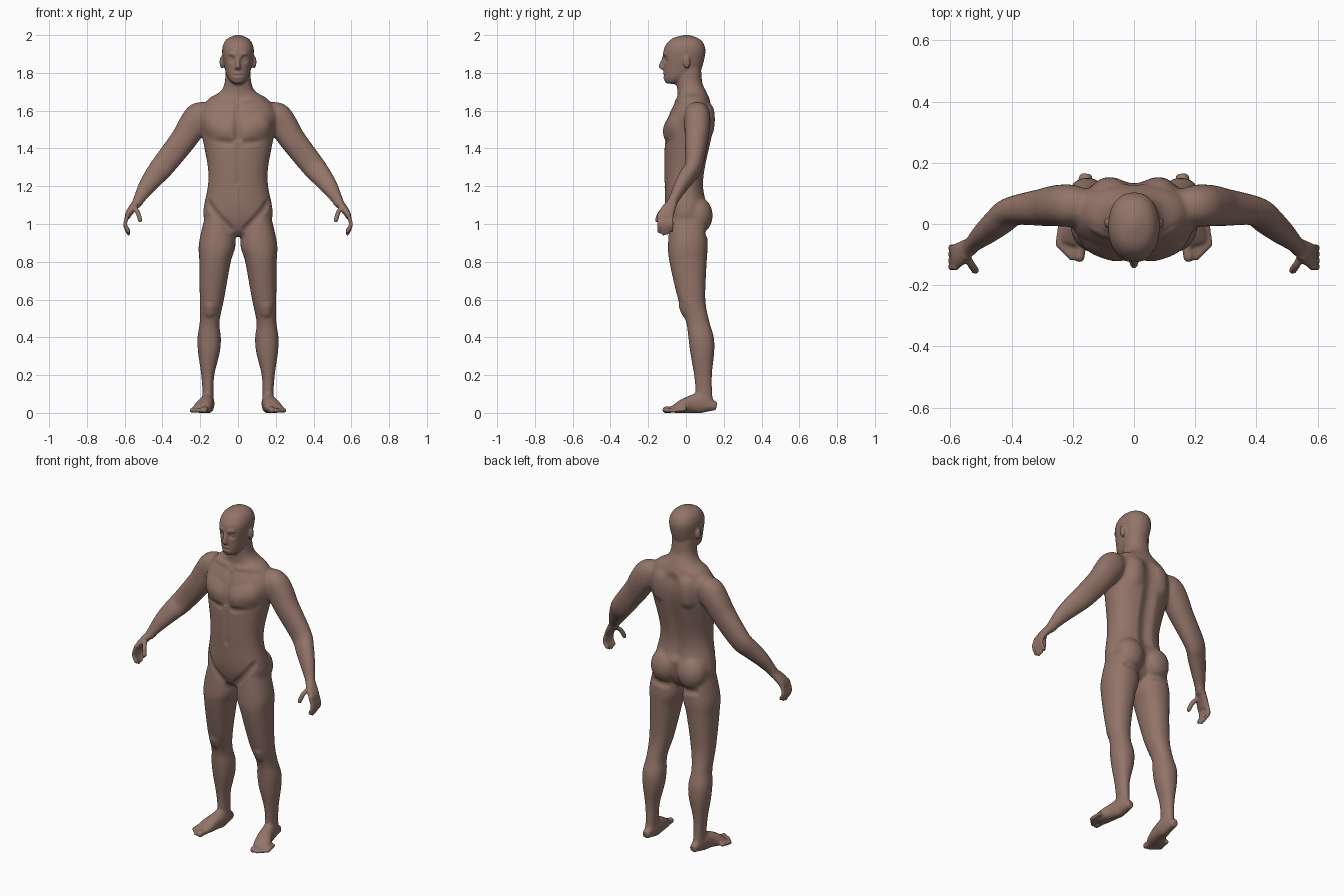
import bpy, bmesh, math
from mathutils import Vector, Matrix
from mathutils.geometry import intersect_point_line

cube = bpy.data.objects.get("Cube")
if cube:
    bpy.data.objects.remove(cube, do_unlink=True)

bm = bmesh.new()
ACROSS, DEEP, UP = Matrix.Identity(3)
BOTH = (1, -1)


def spline(rows, steps=6):
    """Smooth curve through rows of numbers."""
    rows = [Vector(r) for r in rows]
    pts = [rows[0]] + rows + [rows[-1]]
    curve = []
    for a, b, c, d in zip(pts, pts[1:], pts[2:], pts[3:]):
        for i in range(steps):
            t = i / steps
            bend = 2 * a - 5 * b + 4 * c - d + (3 * (b - c) + d - a) * t
            curve.append(b + (c - a + bend * t) * t / 2)
    return curve + [rows[-1]]


def oval(centre, u, v, count=40, power=.9):
    """Slightly squared ellipse."""
    ring = []
    for i in range(count):
        angle = math.tau * i / count
        c, s = math.cos(angle), math.sin(angle)
        ring.append(centre + u * math.copysign(abs(c) ** power, c)
                    + v * math.copysign(abs(s) ** power, s))
    return ring


def skin(rings, side):
    """Join rings of points into a closed tube on the given side."""
    loops = [[bm.verts.new((p.x * side, p.y, p.z)) for p in ring] for ring in rings]
    for low, high in zip(loops, loops[1:]):
        for i in range(len(low)):
            bm.faces.new((low[i - 1], low[i], high[i], high[i - 1]))
    bm.faces.new(loops[0])
    bm.faces.new(loops[-1])


def stack(rows, sides=BOTH):
    """Level sections: height, inner and outer x, front and back y."""
    for side in sides:
        skin([oval(Vector((inner + outer, front + back, z * 2)) / 2,
                   ACROSS * (outer - inner) / 2, DEEP * (back - front) / 2)
              for z, inner, outer, front, back in spline(rows)], side)


def centred_stack(rows):
    """Level sections: height, half width, front and back y."""
    stack([(z, -half, half, front, back) for z, half, front, back in rows], sides=(1,))


def limb(rows, ref=DEEP):
    """Sections square to a path: x, y, z, half width, half depth."""
    rows = spline(rows)
    path = [Vector(r[:3]) for r in rows]
    rings = []
    for i, row in enumerate(rows):
        ahead = path[min(i + 1, len(path) - 1)] - path[max(i - 1, 0)]
        u = ref.cross(ahead).normalized()
        v = ahead.normalized().cross(u)
        rings.append(oval(path[i], u * row[3], v * row[4]))
    for side in BOTH:
        skin(rings, side)


def ball(centre, radii):
    for side in BOTH:
        place = Matrix.Translation((centre[0] * side, centre[1], centre[2]))
        bmesh.ops.create_uvsphere(bm, u_segments=24, v_segments=16, radius=1,
                                  matrix=place @ Matrix.Diagonal((*radii, 1)))


def digit(path, radius, ref=DEEP):
    """Finger or toe with a rounded tip."""
    limb([(*point, radius, radius) for point in path], ref)
    ball(path[-1], (radius, radius, radius))


# Torso and neck
centred_stack([
    (.935, .04, -.05, .05), (.97, .12, -.08, .08), (1.03, .18, -.1, .1),
    (1.1, .18, -.11, .11), (1.2, .16, -.113, .095), (1.3, .16, -.115, .105),
    (1.48, .193, -.11, .143), (1.58, .205, -.09, .147), (1.66, .16, -.05, .125),
    (1.7, .095, -.045, .108), (1.75, .07, -.05, .086), (1.83, .066, -.05, .08)])

# Buttocks
ball((.088, .062, 1.045), (.088, .08, .1))

# Legs
stack([
    (1.06, .04, .17, -.08, .1), (.9, .012, .207, -.095, .115), (.8, .038, .205, -.088, .11),
    (.6, .074, .203, -.042, .103), (.48, .098, .203, 0, .125), (.4, .09, .215, .012, .148),
    (.32, .096, .212, .022, .15), (.2, .125, .195, .042, .138), (.1, .13, .188, .05, .14),
    (.03, .13, .19, .05, .15)])

# Feet, big toes and small toes
limb([(.158, .162, .035, .02, .02), (.16, .08, .05, .035, .052), (.17, .02, .045, .04, .046),
      (.187, -.03, .03, .048, .032), (.2, -.065, .018, .046, .019)], UP)
digit([(.172, -.04, .02), (.178, -.108, .016)], .0175, UP)
for i in range(4):
    across, back = i * .014, i * .014
    digit([(.195 + across, back - .04, .02), (.204 + across, back - .11, .012)], .011, UP)

# Arms
limb([(.14, .06, 1.59, .05, .05), (.2, .06, 1.57, .078, .068), (.245, .06, 1.515, .076, .068),
      (.29, .055, 1.445, .07, .062), (.395, .042, 1.31, .064, .047), (.44, .008, 1.255, .057, .044),
      (.485, -.03, 1.195, .046, .037), (.522, -.062, 1.135, .032, .028), (.542, -.08, 1.1, .025, .028)])

# Palms, fingers and thumbs
limb([(.53, -.07, 1.12, .024, .027), (.572, -.1, 1.065, .019, .04), (.587, -.108, 1.035, .014, .04)])
for i in range(4):
    y = i * .0215 - .141
    drop = .1 - .012 * abs(i - 1.3)
    digit([(.58, y, 1.06), (.597, y, 1), (.58, y, 1.045 - drop)], .0105)
digit([(.55, -.1, 1.09), (.53, -.135, 1.06), (.518, -.152, 1.02)], .0125)

# Head
centred_stack([
    (1.742, .022, -.1, -.04), (1.757, .042, -.114, .01), (1.785, .059, -.117, .055),
    (1.83, .071, -.118, .085), (1.91, .084, -.12, .103), (1.955, .076, -.102, .093),
    (1.983, .054, -.07, .066), (2, .014, -.015, .02)])

# Nose
centred_stack([(1.892, .008, -.122, -.08), (1.838, .014, -.145, -.08),
               (1.825, .018, -.14, -.08), (1.816, .012, -.122, -.08)])

# Ears
ball((.085, .004, 1.857), (.013, .018, .034))

# Fuse the parts into one skin
bmesh.ops.recalc_face_normals(bm, faces=bm.faces)
mesh = bpy.data.meshes.new("body")
bm.to_mesh(mesh)
bm.free()
body = bpy.data.objects.new("body", mesh)
bpy.context.collection.objects.link(body)
bpy.context.view_layer.objects.active = body
body.select_set(True)
fuse = body.modifiers.new("fuse", 'REMESH')
fuse.mode, fuse.voxel_size = 'VOXEL', .0055
bpy.ops.object.modifier_apply(modifier=fuse.name)
bm = bmesh.new()
bm.from_mesh(mesh)


def passes(co):
    """Head, feet and hands get less smoothing."""
    fine = co.z > 1.745 or co.z < .07 or (abs(co.x) > .5 and co.z < 1.11)
    return 2 if fine else 20


def relax(count):
    for i in range(count):
        bmesh.ops.smooth_vert(bm, verts=[v for v in bm.verts if passes(v.co) > i], factor=.5,
                              use_axis_x=True, use_axis_y=True, use_axis_z=True)


def sculpt(a, b, radius, slope):
    """Raise or sink the skin along a line, on both sides."""
    a, b = Vector(a), Vector(b)
    reach = (b - a).length + radius
    for v in bm.verts:
        p = Vector((abs(v.co.x), v.co.y, v.co.z))
        if (p - a).length < reach:
            along = min(max(intersect_point_line(p, a, b)[1], 0), 1)
            d = (p - a.lerp(b, along)).length / radius
            if d < 1:
                v.co += v.normal * slope * radius * (1 - d * d) ** 2


relax(20)
bm.normal_update()

# Hollows: chest crease, breastbone, belly, groin, spine, cleft, under the buttocks
for line in [((.04, -.12, 1.43), (.13, -.11, 1.44), .03),
             ((0, -.11, 1.45), (0, -.08, 1.62), .03),
             ((0, -.11, 1.22), (0, -.11, 1.42), .02),
             ((.17, -.07, 1.12), (.04, -.09, .97), .03),
             ((0, .1, 1.15), (0, .14, 1.6), .06),
             ((0, .12, .97), (0, .13, 1.09), .03),
             ((.05, .11, .945), (.14, .11, .955), .03)]:
    sculpt(*line, -.28)

# Swellings: chest, collarbones, shoulder blades, kneecaps
for line in [((.07, -.11, 1.5), (.13, -.09, 1.52), .085),
             ((.03, -.055, 1.655), (.16, -.02, 1.665), .025),
             ((.1, .14, 1.5), (.09, .14, 1.6), .06),
             ((.15, -.02, .53), (.15, -.02, .56), .04)]:
    sculpt(*line, .22)

# Face: eye sockets, eyes, brows, lips, mouth
sculpt((.034, -.11, 1.872), (.038, -.11, 1.872), .026, -.5)
sculpt((.034, -.1, 1.874), (.037, -.1, 1.874), .016, .5)
sculpt((.018, -.122, 1.897), (.045, -.11, 1.9), .017, .3)
for z in (1.777, 1.796):
    sculpt((0, -.118, z), (.016, -.116, z), .012, .4)
sculpt((0, -.12, 1.786), (.024, -.115, 1.786), .007, -.7)
relax(1)

# Flat soles
for v in bm.verts:
    v.co.z = max(v.co.z, 0)
bm.to_mesh(mesh)
bm.free()
bpy.ops.object.shade_smooth()

# Skin colour
colour = (.29, .175, .14, 1)
brown = bpy.data.materials.new("brown_skin")
brown.use_nodes = True
brown.diffuse_color = colour
brown.node_tree.nodes["Principled BSDF"].inputs["Base Color"].default_value = colour
mesh.materials.clear()
mesh.materials.append(brown)
